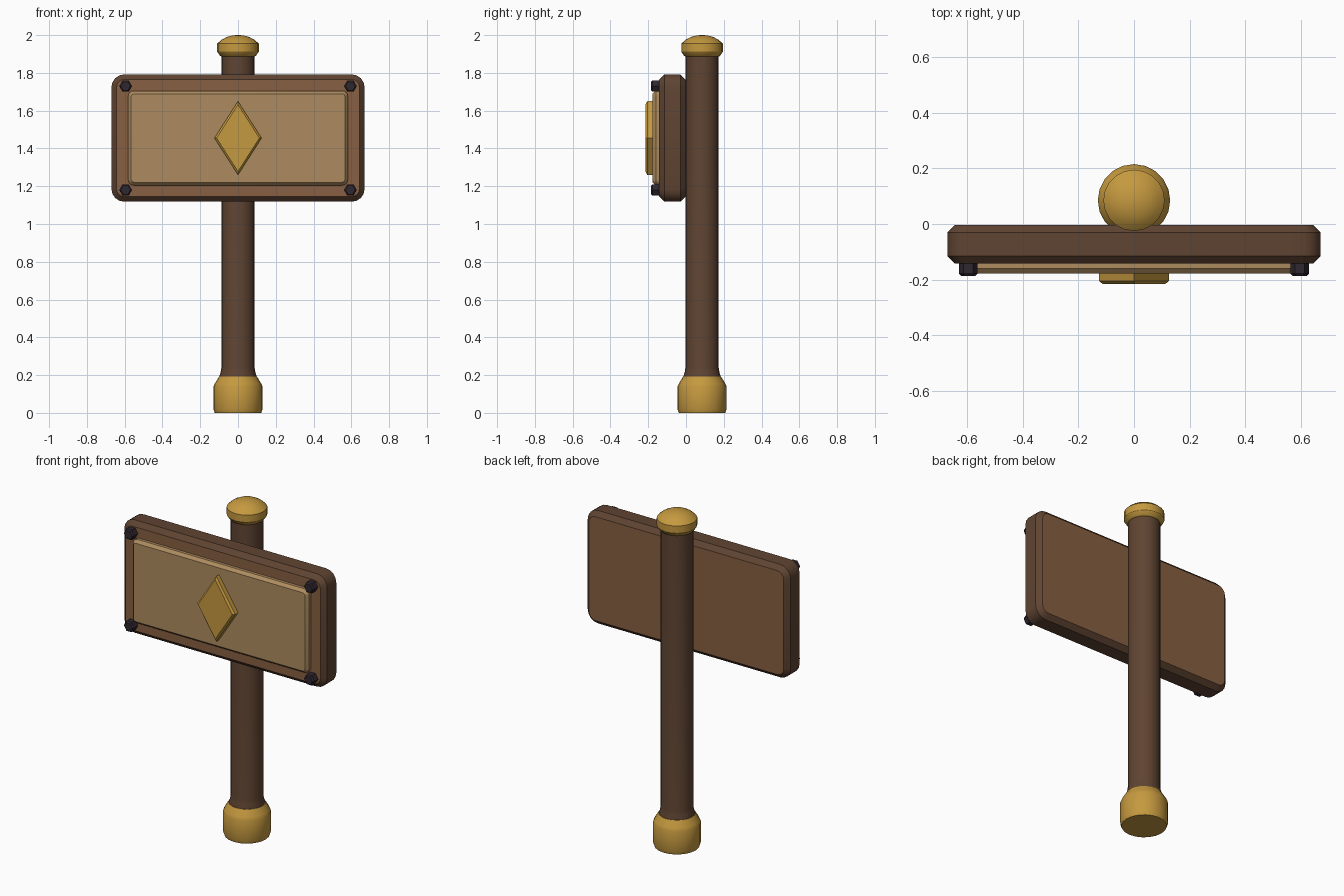
import bpy, bmesh, math

if "Cube" in bpy.data.objects:
    bpy.data.objects.remove(bpy.data.objects["Cube"])

def material(name, rgb):
    m = bpy.data.materials.new(name)
    m.diffuse_color = (*rgb, 1)
    m.use_nodes = True
    m.node_tree.nodes["Principled BSDF"].inputs["Base Color"].default_value = m.diffuse_color
    return m

dark_wood = material("dark wood", (0.115, 0.058, 0.032))
wood = material("wood", (0.245, 0.115, 0.055))
tan = material("tan panel", (0.42, 0.26, 0.115))
gold = material("gold", (0.56, 0.32, 0.05))
iron = material("dark iron", (0.028, 0.02, 0.03))

def loft(name, rings, mats, end_mat=0, smooth=30):
    """Skin a list of closed rings and cap both ends."""
    bm = bmesh.new()
    loops = [[bm.verts.new(p) for p in ring] for ring in rings]
    n = len(loops[0])
    for a, b in zip(loops, loops[1:]):
        for i in range(n):
            j = (i + 1) % n
            bm.faces.new((a[i], a[j], b[j], b[i]))
    for end in (loops[0], loops[-1]):
        bm.faces.new(end).material_index = end_mat
    bmesh.ops.recalc_face_normals(bm, faces=bm.faces)
    me = bpy.data.meshes.new(name)
    bm.to_mesh(me)
    bm.free()
    for m in mats:
        me.materials.append(m)
    ob = bpy.data.objects.new(name, me)
    bpy.context.collection.objects.link(ob)
    if smooth:
        bpy.ops.object.select_all(action='DESELECT')
        ob.select_set(True)
        bpy.context.view_layer.objects.active = ob
        bpy.ops.object.shade_smooth_by_angle(angle=math.radians(smooth))
    return ob

POST_Y, SIDES = 0.085, 20

def lathe(name, profile, mat):
    """Turn (radius, height) pairs around the post axis."""
    ang = [2 * math.pi * i / SIDES for i in range(SIDES)]
    loft(name, [[(r * math.cos(a), POST_Y + r * math.sin(a), z) for a in ang]
                for r, z in profile], [mat])

def rounded(hw, hh, r, y, cz, steps=4):
    """Rounded rectangle in the xz plane."""
    pts = []
    for k, (sx, sz) in enumerate([(1, 1), (-1, 1), (-1, -1), (1, -1)]):
        for s in range(steps + 1):
            a = math.pi / 2 * (k + s / steps)
            pts.append((sx * (hw - r) + r * math.cos(a), y,
                        cz + sz * (hh - r) + r * math.sin(a)))
    return pts

# post with turned ends
lathe("post", [(0.098, 0.18), (0.098, 0.195), (0.092, 0.215), (0.088, 0.24),
               (0.088, 1.90)], dark_wood)
lathe("base_ferrule", [(0.123, 0), (0.13, 0.02), (0.13, 0.14), (0.122, 0.157),
                       (0.1, 0.193), (0.09, 0.195)], gold)
lathe("post_cap", [(0.085, 1.885), (0.095, 1.89), (0.11, 1.912), (0.11, 1.955),
                   (0.088, 1.975), (0.06, 1.99), (0.03, 1.998), (0.008, 2.0)], gold)

# board: dark edges, lighter faces
CZ = 1.455
loft("board", [rounded(0.643, 0.31, 0.042, -0.003, CZ),
               rounded(0.67, 0.337, 0.068, -0.03, CZ),
               rounded(0.67, 0.337, 0.068, -0.115, CZ),
               rounded(0.643, 0.31, 0.042, -0.142, CZ)], [dark_wood, wood], 1)

# raised panel
loft("panel", [rounded(0.582, 0.25, 0.03, -0.14, CZ),
               rounded(0.582, 0.25, 0.03, -0.16, CZ),
               rounded(0.566, 0.234, 0.015, -0.178, CZ)], [tan])

# diamond emblem
def diamond(w, h, y):
    return [(w, y, CZ), (0, y, CZ + h), (-w, y, CZ), (0, y, CZ - h)]

loft("diamond_emblem", [diamond(0.125, 0.195, -0.175), diamond(0.125, 0.195, -0.205),
                        diamond(0.113, 0.177, -0.215)], [gold], smooth=0)

# hexagonal corner bolts
def hexagon(x, z, r, y):
    return [(x + r * math.cos(i * math.pi / 3), y, z + r * math.sin(i * math.pi / 3))
            for i in range(6)]

for sx, side in ((-1, "left"), (1, "right")):
    for sz, level in ((-1, "lower"), (1, "upper")):
        x, z = sx * 0.595, CZ + sz * 0.275
        loft(f"bolt_{level}_{side}", [hexagon(x, z, 0.034, -0.138),
             hexagon(x, z, 0.034, -0.178), hexagon(x, z, 0.026, -0.186)], [iron], smooth=0)
